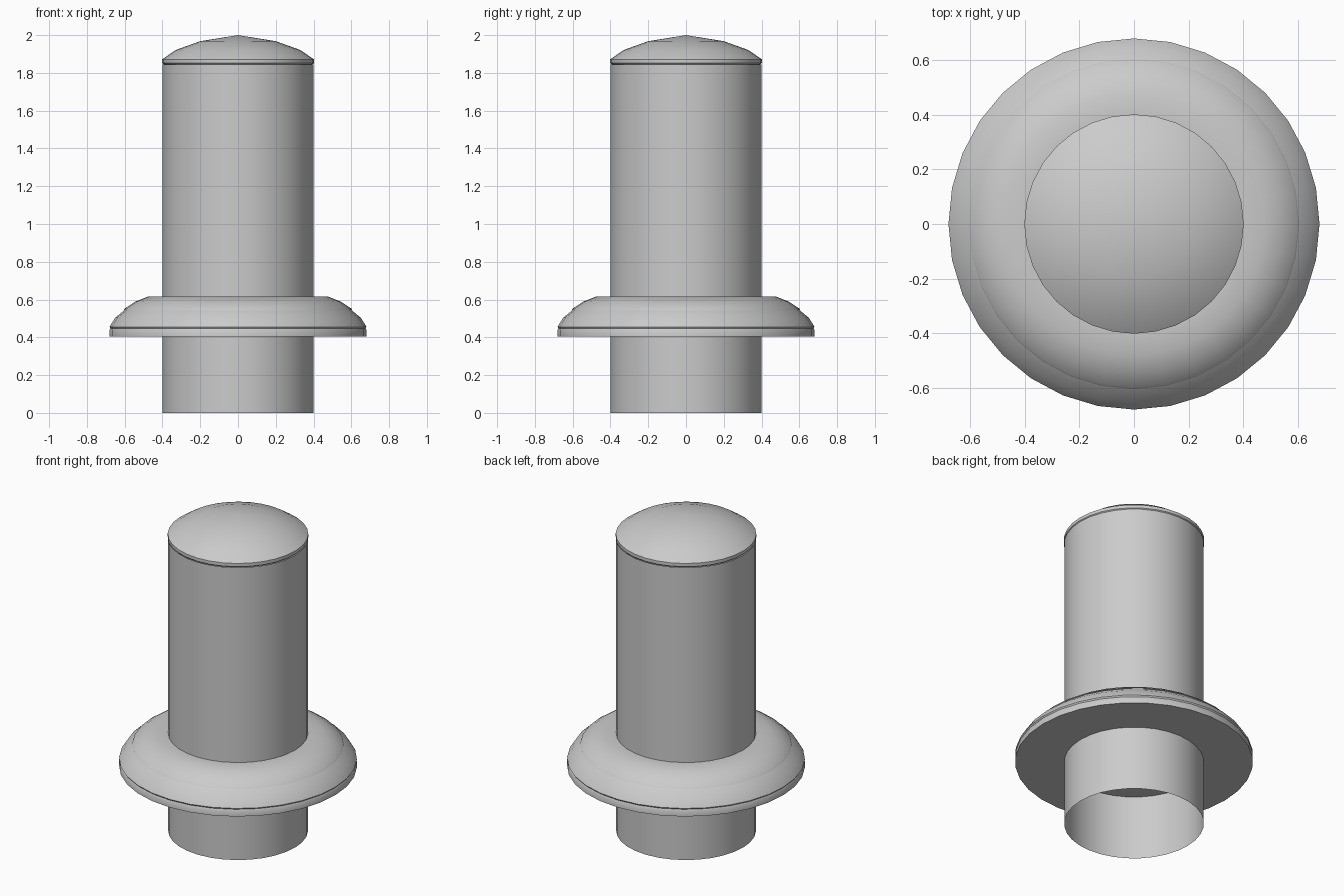
import bpy, bmesh, math
from mathutils import Matrix

if "Cube" in bpy.data.objects:
    bpy.data.objects.remove(bpy.data.objects["Cube"], do_unlink=True)

SIDES = 32

grey = bpy.data.materials.new("plain grey")
grey.use_nodes = True
colour = (0.6, 0.6, 0.6, 1)
grey.diffuse_color = colour
grey.node_tree.nodes["Principled BSDF"].inputs["Base Color"].default_value = colour


def lathe(name, profile, smooth_angle=40):
    """Spin a (radius, height) profile about z, running from bottom to top."""
    bm = bmesh.new()
    verts = [bm.verts.new((r, 0, z)) for r, z in profile]
    edges = [bm.edges.new(pair) for pair in zip(verts, verts[1:])]
    bmesh.ops.spin(bm, geom=verts + edges, cent=(0, 0, 0), axis=(0, 0, 1),
                   angle=math.tau, steps=SIDES, use_duplicate=False)
    bmesh.ops.remove_doubles(bm, verts=bm.verts, dist=0.0005)
    bmesh.ops.recalc_face_normals(bm, faces=bm.faces)
    # Point open shells outwards
    side = max(bm.faces, key=lambda f: f.calc_center_median().xy.length)
    if side.normal.xy.dot(side.calc_center_median().xy) < 0:
        bmesh.ops.reverse_faces(bm, faces=bm.faces)
    mesh = bpy.data.meshes.new(name)
    bm.to_mesh(mesh)
    bm.free()
    mesh.materials.append(grey)
    obj = bpy.data.objects.new(name, mesh)
    bpy.context.collection.objects.link(obj)
    bpy.ops.object.select_all(action='DESELECT')
    bpy.context.view_layer.objects.active = obj
    obj.select_set(True)
    bpy.ops.object.shade_smooth_by_angle(angle=math.radians(smooth_angle))
    return obj


# Open pipe below the flange
lathe("lower_pipe", [(0.4, 0), (0.4, 0.405)])

# Flange base plate, closed underneath
lathe("flange_plate", [(0, 0.405), (0.68, 0.405), (0.68, 0.44), (0.675, 0.448)])

# Rounded lower and upper steps of the flange
lathe("flange_lower_step", [(0.675, 0.448), (0.68, 0.456), (0.65, 0.504), (0.6, 0.545)])
lathe("flange_upper_step", [(0.605, 0.545), (0.6, 0.552), (0.545, 0.589),
                            (0.48, 0.615), (0.4, 0.615)])

# Main tube
lathe("upper_pipe", [(0.4, 0.615), (0.4, 1.845)])

# Domed cap with a thin rim
lathe("domed_cap", [(0.395, 1.845), (0.402, 1.852), (0.402, 1.872), (0.33, 1.921),
                    (0.2, 1.968), (0, 2.0)])
